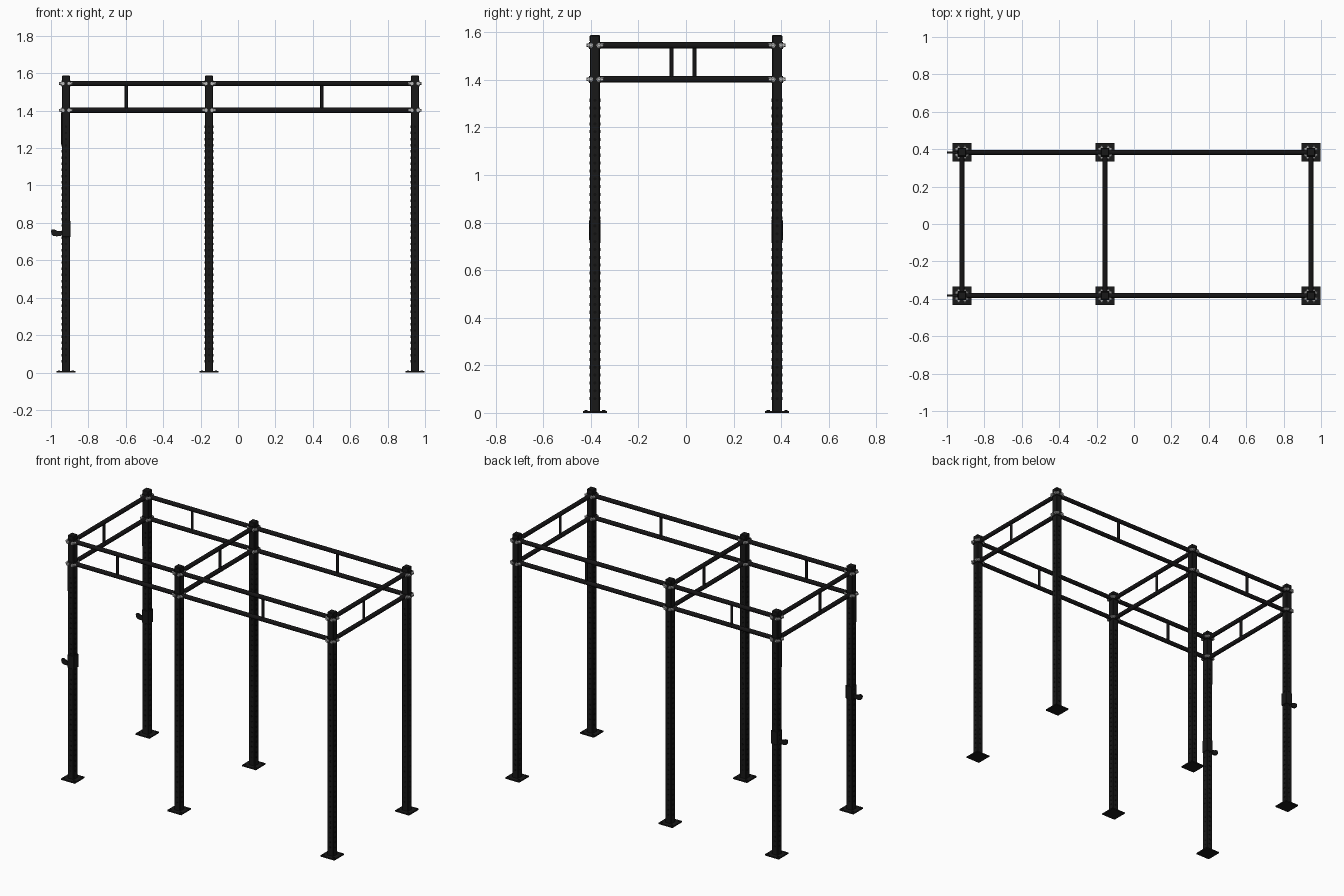
import bpy, bmesh, math
from mathutils import Matrix, Vector

if "Cube" in bpy.data.objects:
    bpy.data.objects.remove(bpy.data.objects["Cube"])

def material(name, c):
    m = bpy.data.materials.new(name)
    m.diffuse_color = (c[0], c[1], c[2], 1)
    m.use_nodes = True
    m.node_tree.nodes["Principled BSDF"].inputs["Base Color"].default_value = m.diffuse_color
    return m

BLACK = material("black powder coat", (0.009, 0.009, 0.009))
TUBE = material("beam black", (0.0075, 0.007, 0.0075))
DARK = material("hole black", (0.005, 0.005, 0.005))
STEEL = material("bolt steel", (0.50, 0.50, 0.50))

XS, YS = (-0.92, -0.155, 0.946), (-0.383, 0.383)
ZS = (1.402, 1.545)
HW = 0.0213  # half width of an upright

def box(bm, c, s, bevel=0):
    r = bmesh.ops.create_cube(bm, size=1, matrix=Matrix.Translation(c) @ Matrix.Diagonal((*s, 1)))
    if bevel:
        edges = list({e for v in r["verts"] for e in v.link_edges})
        bmesh.ops.bevel(bm, geom=edges, offset=bevel, segments=1, affect='EDGES')

def rod(bm, a, b, r, n=16):
    a, b = Vector(a), Vector(b)
    d = b - a
    m = Matrix.Translation((a + b) / 2) @ d.to_track_quat('Z', 'Y').to_matrix().to_4x4()
    bmesh.ops.create_cone(bm, cap_ends=True, segments=n, radius1=r,
                          radius2=r, depth=d.length, matrix=m)

def finish(bm, name, mat, smooth=False):
    me = bpy.data.meshes.new(name)
    bm.to_mesh(me)
    bm.free()
    ob = bpy.data.objects.new(name, me)
    bpy.context.collection.objects.link(ob)
    me.materials.append(mat)
    if smooth:
        bpy.ops.object.select_all(action='DESELECT')
        ob.select_set(True)
        bpy.context.view_layer.objects.active = ob
        bpy.ops.object.shade_smooth_by_angle(angle=math.radians(35))
    return ob

DIRS = [Vector(d) for d in ((1, 0, 0), (-1, 0, 0), (0, 1, 0), (0, -1, 0))]

def side(d):
    return Vector((-d.y, d.x, 0))

# uprights with caps, foot plates and rows of adjustment holes
for i, x in enumerate(XS):
    for j, y in enumerate(YS):
        tag = f"{('left', 'middle', 'right')[i]}_{('front', 'back')[j]}"
        bm = bmesh.new()
        box(bm, (x, y, 0.785), (2 * HW, 2 * HW, 1.57), 0.003)
        box(bm, (x, y, 1.574), (0.044, 0.044, 0.028), 0.004)
        finish(bm, "upright_" + tag, BLACK)

        bm = bmesh.new()
        box(bm, (x, y, 0.004), (0.1, 0.1, 0.008))
        for sx in (-1, 1):
            for sy in (-1, 1):
                rod(bm, (x + sx * 0.037, y + sy * 0.037, 0.007),
                    (x + sx * 0.037, y + sy * 0.037, 0.012), 0.007, 6)
        finish(bm, "foot_plate_" + tag, BLACK)

        bm = bmesh.new()
        for d in DIRS:
            for k in range(39):
                p = Vector((x, y, 0.06 + k * 0.033))
                rod(bm, p + d * (HW - 0.001), p + d * (HW + 0.0015), 0.0065, 10)
        finish(bm, "holes_" + tag, DARK)

        # joint flanges and through bolts at both beam levels
        flange, bolts = bmesh.new(), bmesh.new()
        for z in ZS:
            for d in DIRS:
                p = Vector((x, y, z))
                s = side(d)
                size = [0.004 if abs(d[k]) > 0.5 else 0.042 for k in range(2)] + [0.03]
                box(flange, p + d * (HW + 0.001), size)
                for t in (-0.0165, 0.0165):
                    q = p + s * t
                    rod(bolts, q + d * HW, q + d * (HW + 0.007), 0.0095, 12)
                    rod(bolts, q + d * (HW + 0.006), q + d * (HW + 0.015), 0.0075, 6)
        finish(flange, "joint_flanges_" + tag, BLACK)
        finish(bolts, "joint_bolts_" + tag, STEEL)

# long beams with their spacer struts
R = 0.0138
for y in YS:
    bm, st = bmesh.new(), bmesh.new()
    for a, b, sx in ((XS[0], XS[1], -0.597), (XS[1], XS[2], 0.448)):
        for z in ZS:
            rod(bm, (a + HW, y, z), (b - HW, y, z), R)
        rod(st, (sx, y, ZS[0]), (sx, y, ZS[1]), 0.0085, 12)
    end = "front" if y < 0 else "back"
    finish(bm, "long_beams_" + end, TUBE, True)
    finish(st, "long_beam_struts_" + end, TUBE, True)

# cross beams with their spacer struts
for x, sy, n in zip(XS, (-0.06, 0.035, -0.06), ("left", "middle", "right")):
    bm, st = bmesh.new(), bmesh.new()
    for z in ZS:
        rod(bm, (x, YS[0] + HW, z), (x, YS[1] - HW, z), R)
    rod(st, (x, sy, ZS[0]), (x, sy, ZS[1]), 0.0085, 12)
    finish(bm, "cross_beams_" + n, TUBE, True)
    finish(st, "cross_beam_strut_" + n, TUBE, True)

# bar hooks: sleeve plus a blunt arm reaching out to the left
ARM = [(-0.94, 0.732), (-0.97, 0.728), (-0.988, 0.731), (-0.997, 0.74), (-1.0, 0.755),
       (-0.996, 0.764), (-0.982, 0.765), (-0.968, 0.758), (-0.955, 0.756), (-0.94, 0.757)]
for y in YS:
    end = "front" if y < 0 else "back"
    bm = bmesh.new()
    box(bm, (XS[0] + 0.0015, y, 0.768), (0.047, 0.048, 0.086), 0.002)
    finish(bm, "hook_sleeve_" + end, BLACK)
    bm = bmesh.new()
    f = bm.faces.new([bm.verts.new((px, y - 0.005, pz)) for px, pz in ARM])
    ext = bmesh.ops.extrude_face_region(bm, geom=[f])
    bmesh.ops.translate(bm, vec=(0, 0.010, 0),
                        verts=[v for v in ext["geom"] if isinstance(v, bmesh.types.BMVert)])
    bmesh.ops.recalc_face_normals(bm, faces=bm.faces)
    finish(bm, "hook_arm_" + end, BLACK)
    # thin plate on the outer side of the left upright
    bm = bmesh.new()
    box(bm, (XS[0] - HW - 0.0015, y, 1.305), (0.005, 0.034, 0.17))
    finish(bm, "upright_plate_" + end, BLACK)
